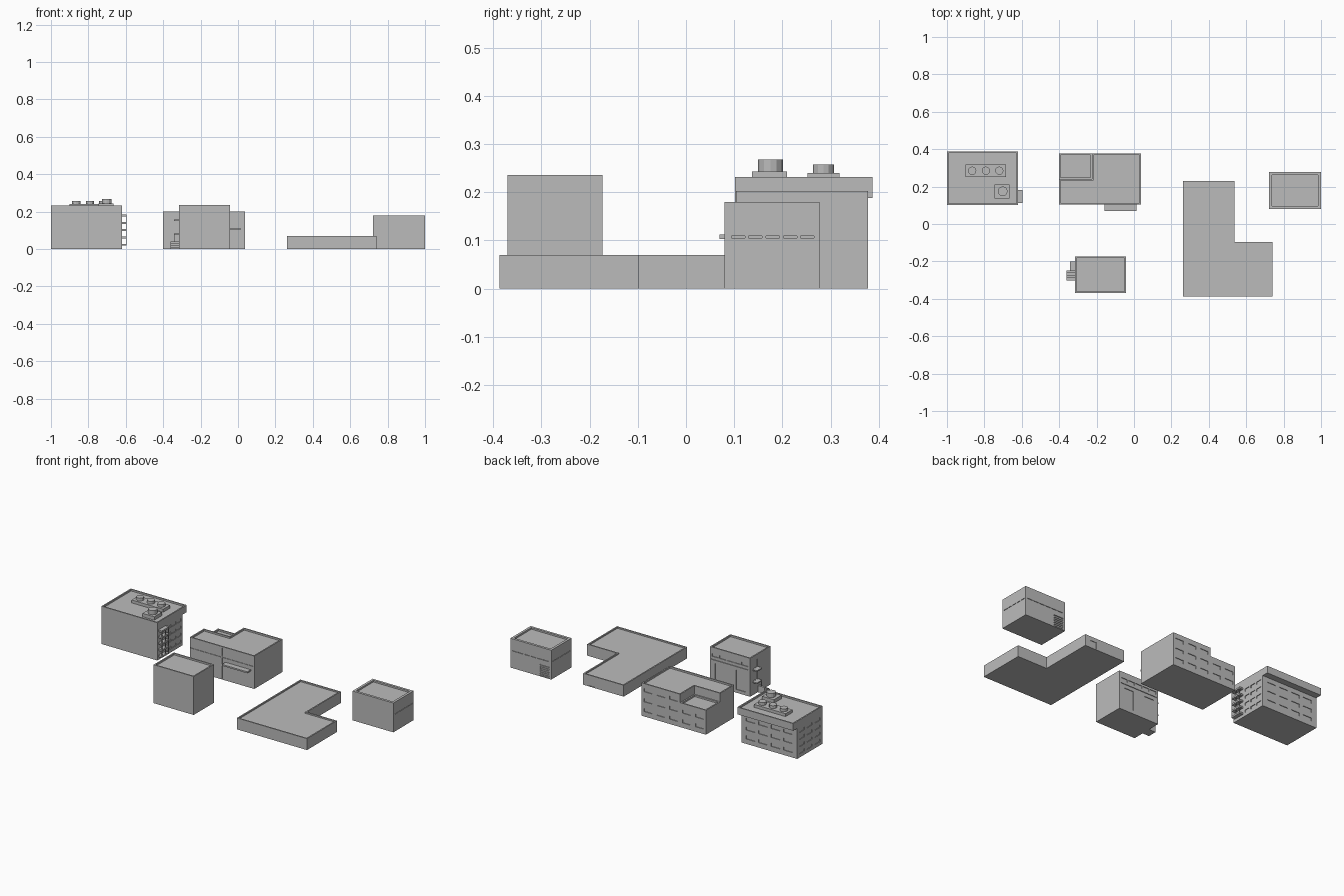
import bpy, bmesh
from mathutils import Matrix, Vector

if "Cube" in bpy.data.objects:
    bpy.data.objects.remove(bpy.data.objects["Cube"])

# one dark grey for every part
grey = bpy.data.materials.new("dark_grey")
grey.diffuse_color = (.5, .5, .5, 1)
grey.use_nodes = True
grey.node_tree.nodes["Principled BSDF"].inputs["Base Color"].default_value = grey.diffuse_color


def add_box(bm, b):
    """b = x0, x1, y0, y1, z0, z1"""
    lo, hi = Vector(b[0::2]), Vector(b[1::2])
    m = Matrix.Translation((lo + hi) / 2) @ Matrix.Diagonal((*(hi - lo), 1))
    bmesh.ops.create_cube(bm, size=1, matrix=m)


def finish(name, bm):
    bmesh.ops.recalc_face_normals(bm, faces=bm.faces)
    me = bpy.data.meshes.new(name)
    bm.to_mesh(me)
    bm.free()
    me.materials.append(grey)
    ob = bpy.data.objects.new(name, me)
    bpy.context.collection.objects.link(ob)
    return ob


def boxes(name, items):
    bm = bmesh.new()
    for b in items:
        add_box(bm, b)
    return finish(name, bm)


def prism(name, pts, z0, z1):
    bm = bmesh.new()
    f = bm.faces.new([bm.verts.new((x, y, z0)) for x, y in pts])
    r = bmesh.ops.extrude_face_region(bm, geom=[f])
    bmesh.ops.translate(bm, vec=(0, 0, z1 - z0),
                        verts=[v for v in r["geom"] if isinstance(v, bmesh.types.BMVert)])
    return finish(name, bm)


def cut(ob, cutter):
    mod = ob.modifiers.new("cut", "BOOLEAN")
    mod.operation, mod.solver, mod.object = "DIFFERENCE", "EXACT", cutter
    bpy.context.view_layer.objects.active = ob
    bpy.ops.object.modifier_apply(modifier=mod.name)
    bpy.data.objects.remove(cutter)


def wall(face, at, a0, a1, z0, z1, d=0.004):
    """Recess box of depth d in a wall: face is x-, x+, y- or y+."""
    r = (at - d, at + 0.02) if face[1] == "+" else (at - 0.02, at + d)
    return (*r, a0, a1, z0, z1) if face[0] == "x" else (a0, a1, *r, z0, z1)


def grid(face, at, a0, a1, cols, rows, w, h):
    step = (a1 - a0) / cols
    return [wall(face, at, a0 + step * (i + .5) - w / 2, a0 + step * (i + .5) + w / 2, z, z + h)
            for i in range(cols) for z in rows]


def roof(x0, x1, y0, y1, z, t=0.008, d=0.01):
    return (x0 + t, x1 - t, y0 + t, y1 - t, z - d, z + 0.05)


# tall office block: body, rear overhang, roof recess, windows
office = boxes("office_block", [(-1, -.62, .102, .348, 0, .188)])
ROWS4 = [.022, .066, .11, .154]
cut(office, boxes("cutter", grid("y+", .348, -.98, -.64, 4, [.03, .085, .14], .06, .02)
                  + grid("x-", -1, .115, .34, 3, ROWS4, .05, .016)
                  + grid("x+", -.62, .19, .34, 3, ROWS4, .036, .016)))
top = boxes("office_top", [(-1, -.62, .102, .387, .188, .232)])
cut(top, boxes("cutter", [roof(-1, -.62, .102, .387, .232)]))

# roof units on plinths
boxes("roof_plinths", [(-.9, -.685, .252, .318, .22, .24), (-.745, -.665, .137, .21, .22, .243)])
bm = bmesh.new()
for x, y, r, z0, z1 in [(-.865, .285, .022, .24, .257), (-.792, .285, .022, .24, .257),
                        (-.72, .285, .022, .24, .257), (-.702, .175, .026, .243, .268)]:
    bmesh.ops.create_cone(bm, cap_ends=True, segments=12, radius1=r, radius2=r,
                          depth=z1 - z0, matrix=Matrix.Translation((x, y, (z0 + z1) / 2)))
finish("roof_fans", bm)

# fire escape: landings and posts
X0, X1, Y0, Y1 = -.62, -.596, .112, .182
levels = [.018 + .039 * i for i in range(5)]
boxes("fire_escape_landings", [(X0, X1, Y0, Y1, z, z + .01) for z in levels])
boxes("fire_escape_posts", [(X1 - .004, X1, y, y + .004, .02, .18)
                            for y in (Y0, (Y0 + Y1) / 2, Y1 - .004)])

# middle block with stepped back corner
MX, MY = .038, .104
middle = boxes("middle_block", [(-.4, MX, MY, .378, 0, .202)])
cut(middle, boxes("cutter", [(-.45, -.225, .24, .45, .15, .3)]))
cut(middle, boxes("cutter", grid("y+", .378, -.4, MX, 5, [.03, .09], .055, .02)
                  + grid("y+", .378, -.225, MX, 3, [.152], .055, .02)
                  + [roof(-.4, -.225, .24, .378, .15),
                     wall("y-", MY, -.396, MX - .004, .136, .14, .003),
                     wall("y-", MY, -.182, -.178, .145, .194, .003),
                     wall("y-", MY, -.182, -.178, .004, .131, .003)]))
# stepped roof recess
t = .008
cut(middle, prism("cutter", [(-.4 + t, MY + t), (MX - t, MY + t), (MX - t, .378 - t),
                             (-.225 + t, .378 - t), (-.225 + t, .24 - t), (-.4 + t, .24 - t)],
                  .192, .25))
boxes("middle_awning", [(-.158, .014, .07, .106, .103, .112)])

# tower block with tall rear doorways and upper window strip
TX, TY = -.042, -.173
tower = boxes("tower_block", [(-.315, TX, -.37, TY, 0, .236)])
cut(tower, boxes("cutter", [roof(-.315, TX, -.37, TY, .236),
                            wall("y+", TY, -.285, -.22, .02, .14),
                            wall("y+", TY, -.14, -.075, .02, .14),
                            wall("y+", TY, -.305, -.052, .16, .165),
                            wall("x-", -.315, -.243, -.21, .083, .135),
                            wall("x-", -.315, -.243, -.21, .158, .205)]
            + grid("y+", TY, -.305, -.052, 5, [.18], .044, .018)))
boxes("tower_balconies", [(-.343, -.314, -.25, -.2, z, z + .007) for z in (.075, .15)])
boxes("tower_steps", [(-.36, -.314, -.303 + .0135 * i, -.288 + .0135 * i, 0, .01 + .01 * i)
                      for i in range(4)])
boxes("tower_step_post", [(-.343, -.339, -.25, -.246, 0, .08)])


# low L-shaped hall
def ell(d):
    return [(.263 + d, -.387 + d), (.74 - d, -.387 + d), (.74 - d, -.097 - d),
            (.538 - d, -.097 - d), (.538 - d, .23 - d), (.263 + d, .23 - d)]


hall = prism("low_hall", ell(0), 0, .07)
cut(hall, prism("cutter", ell(.008), .062, .12))
cut(hall, boxes("cutter", [wall("y+", .23, .46, .5, .004, .045, .003)]))

# small depot with mid-height groove and shutter
depot = boxes("depot", [(.722, 1, .08, .277, 0, .18)])
cut(depot, boxes("cutter", [roof(.722, 1, .08, .277, .18, .015),
                            wall("y+", .277, .735, .8, .004, .075, .006)]
                 + grid("y+", .277, .735, .99, 6, [.105], .034, .004)
                 + grid("x+", 1, .09, .27, 5, [.105], .028, .004)
                 + grid("x-", .722, .09, .27, 5, [.105], .028, .004)))
boxes("depot_shutter", [(.735, .8, .27, .275, .008 + .011 * i, .014 + .011 * i) for i in range(6)])
